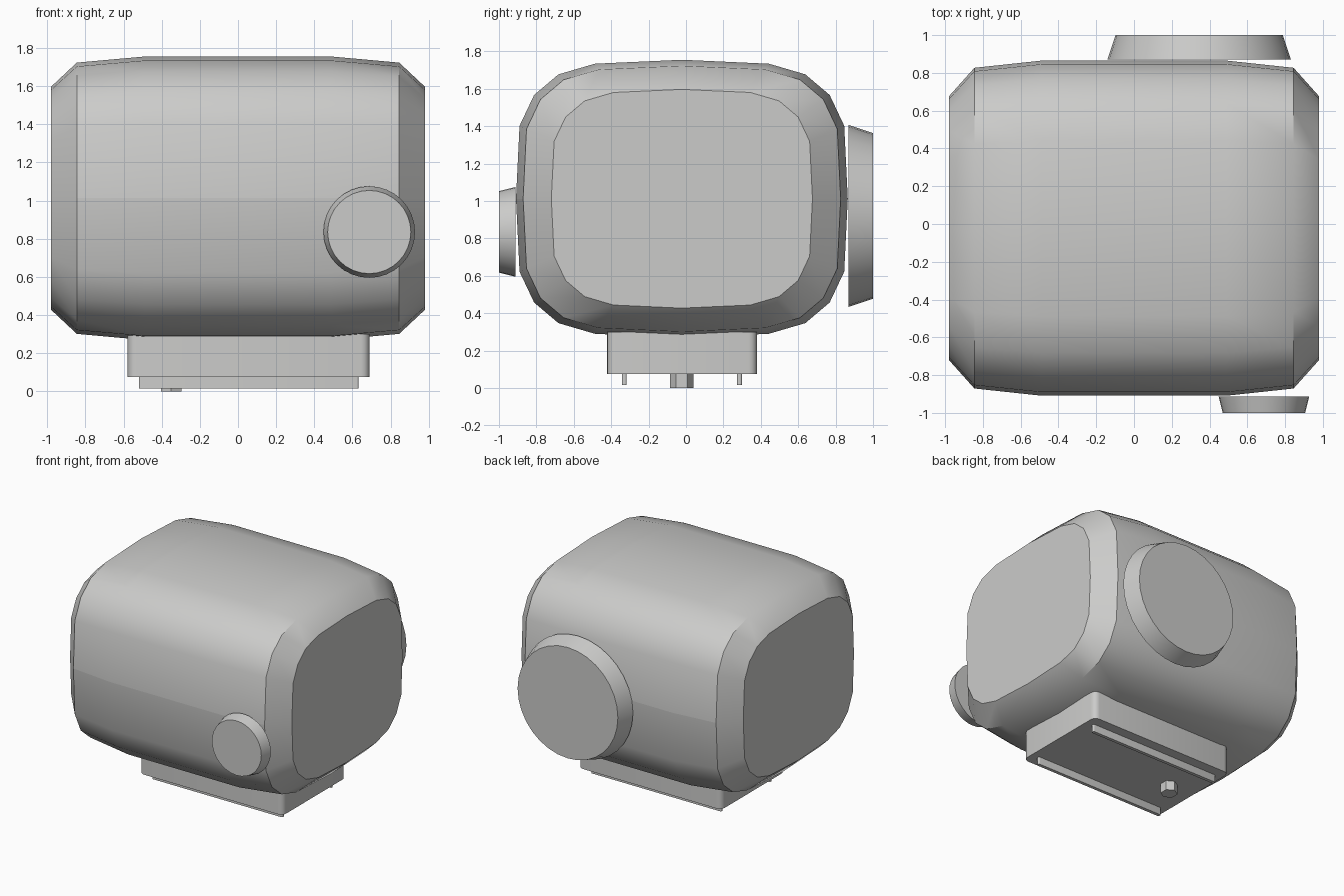
import bpy, bmesh, math
from mathutils import Matrix

if "Cube" in bpy.data.objects:
    bpy.data.objects.remove(bpy.data.objects["Cube"])

grey = bpy.data.materials.new("light grey")
grey.diffuse_color = (0.6, 0.6, 0.59, 1)
grey.use_nodes = True
grey.node_tree.nodes["Principled BSDF"].inputs["Base Color"].default_value = grey.diffuse_color


def finish(name, bm, limit=40, seam=None):
    """Smooth shade, keep edges above the limit angle sharp, link the object."""
    bmesh.ops.recalc_face_normals(bm, faces=bm.faces)
    for f in bm.faces:
        f.smooth = True
    for e in bm.edges:
        e.smooth = e.calc_face_angle(0) < math.radians(limit)
        if seam and seam(e):
            e.smooth = False
    me = bpy.data.meshes.new(name)
    bm.to_mesh(me)
    bm.free()
    me.materials.append(grey)
    ob = bpy.data.objects.new(name, me)
    bpy.context.collection.objects.link(ob)
    return ob


# Body: rounded cross-section lofted along x
CY, CZ = -0.022, 1.012
quarter = [(0.887, 0), (0.868, 0.39), (0.79, 0.555), (0.66, 0.665), (0.465, 0.722), (0, 0.743)]
half = quarter + [(-y, z) for y, z in quarter[-2::-1]]
ring = half + [(y, -z) for y, z in half[-2:0:-1]]
stations = [(-0.98, 0.787), (-0.845, 0.957), (-0.49, 1), (0.49, 1), (0.845, 0.957), (0.98, 0.787)]
bm = bmesh.new()
loops = [[bm.verts.new((x, CY + y * s, CZ + z * s)) for y, z in ring] for x, s in stations]
n = len(ring)
for a, b in zip(loops, loops[1:]):
    for i in range(n):
        bm.faces.new((a[i], a[(i + 1) % n], b[(i + 1) % n], b[i]))
bm.faces.new(loops[0])
bm.faces.new(loops[-1])
finish("body", bm, 39, lambda e: all(abs(v.co.z - CZ) < 1e-4 and abs(v.co.x) < 0.9
                                     and abs(v.co.y - CY) > 0.5 for v in e.verts))


# Tapered round knobs on the front and back
def knob(name, x, z, y_in, y_out, r_in, r_out):
    bm = bmesh.new()
    bmesh.ops.create_cone(bm, cap_ends=True, segments=32, radius1=r_in, radius2=r_out,
                          depth=abs(y_out - y_in))
    turn = math.pi / 2 if y_out < 0 else -math.pi / 2
    bm.transform(Matrix.Translation((x, (y_in + y_out) / 2, z)) @ Matrix.Rotation(turn, 4, 'X'))
    finish(name, bm)


knob("front_knob", 0.688, 0.835, -0.912, -1.0, 0.24, 0.218)
knob("back_knob", 0.345, 0.92, 0.87, 1.0, 0.486, 0.443)


# Blocks with rounded vertical corners
def block(name, x0, x1, y0, y1, z0, z1, r):
    bm = bmesh.new()
    bmesh.ops.create_cube(bm, size=1)
    bm.transform(Matrix.Translation(((x0 + x1) / 2, (y0 + y1) / 2, (z0 + z1) / 2))
                 @ Matrix.Diagonal((x1 - x0, y1 - y0, z1 - z0, 1)))
    upright = [e for e in bm.edges if abs(e.verts[0].co.z - e.verts[1].co.z) > 1e-4]
    bmesh.ops.bevel(bm, geom=upright, offset=r, segments=4, profile=0.5, affect='EDGES')
    finish(name, bm)


block("mount_base", -0.578, 0.69, -0.422, 0.38, 0.075, 0.30, 0.045)
for side, y in (("front", -0.33), ("back", 0.286)):
    block(side + "_rail", -0.52, 0.632, y - 0.013, y + 0.013, 0.015, 0.08, 0.01)

# Hexagonal pin under the base
bm = bmesh.new()
bmesh.ops.create_cone(bm, cap_ends=True, segments=6, radius1=0.0625, radius2=0.0625, depth=0.08)
has_y = any(abs(v.co.x) < 1e-4 for v in bm.verts)
bm.transform(Matrix.Translation((-0.35, -0.022, 0.04))
             @ Matrix.Rotation(0 if has_y else math.pi / 6, 4, 'Z'))
finish("hex_pin", bm)
